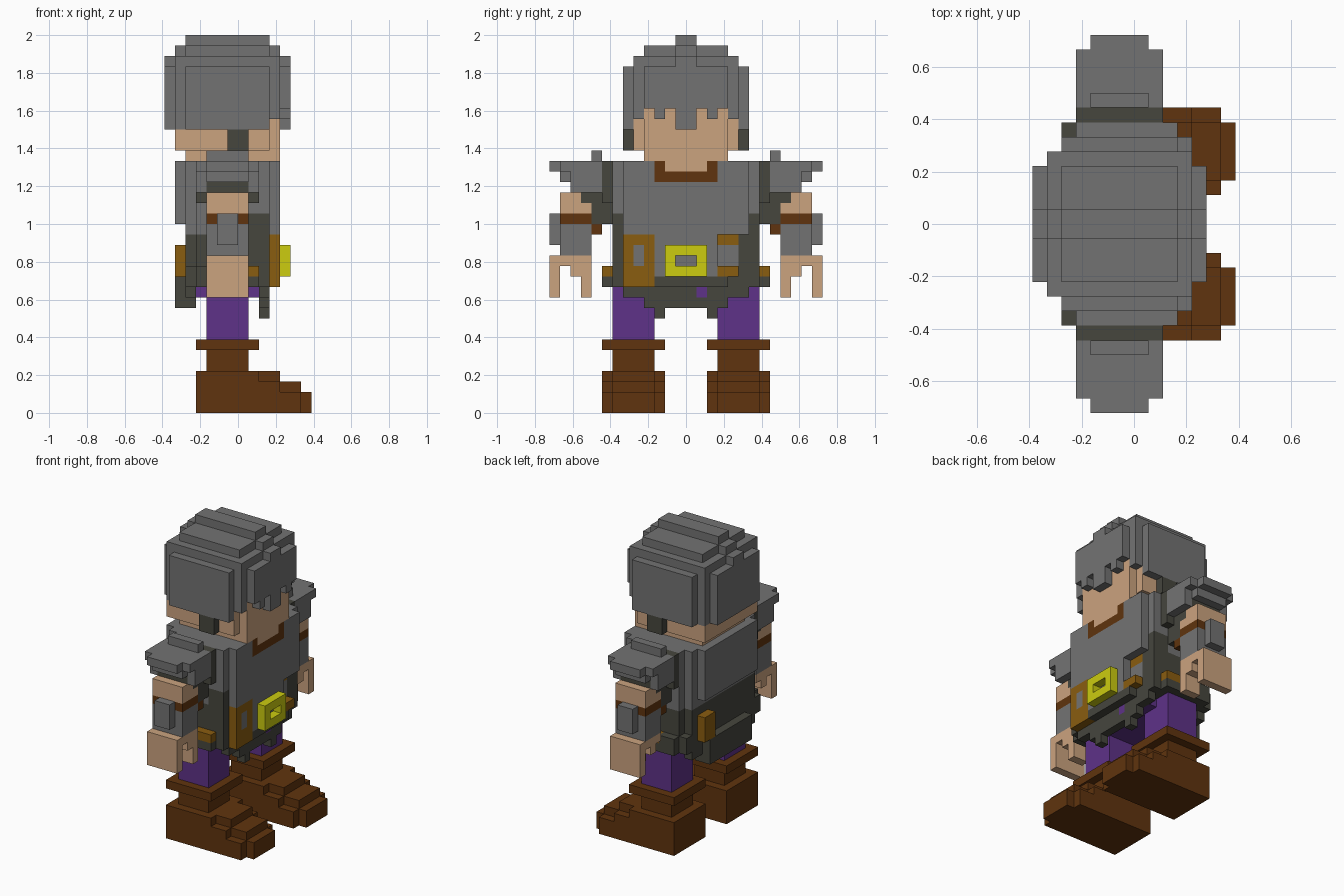
import bpy, bmesh
from mathutils import Vector

if "Cube" in bpy.data.objects:
    bpy.data.objects.remove(bpy.data.objects["Cube"])

V = 1 / 18  # edge length of one cube
COLOURS = {
    "steel_grey": (0.171, 0.171, 0.171), "dark_mail": (0.061, 0.061, 0.048),
    "skin": (0.597, 0.366, 0.212), "brown_leather": (0.117, 0.034, 0.0044),
    "purple_cloth": (0.112, 0.032, 0.246), "ochre_leather": (0.254, 0.109, 0.005),
    "yellow_metal": (0.604, 0.604, 0.005),
}
MATS = {}
for name, c in COLOURS.items():
    MATS[name] = bpy.data.materials.new(name)
    MATS[name].diffuse_color = (*c, 1)
GREY, DARK, SKIN, BROWN, PURPLE, OCHRE, YELLOW = COLOURS

cells = {}  # cube position -> (part, colour)


def box(part, col, x0, x1, y0, y1, z0, z1):
    """Fill a block of cubes; no colour carves them away."""
    for x in range(x0, x1):
        for y in range(y0, y1):
            for z in range(z0, z1):
                if col:
                    cells[x, y, z] = (part, col)
                else:
                    cells.pop((x, y, z), None)


def mid(part, col, x0, x1, w, z0, z1):
    """Block centred on y = 0."""
    box(part, col, x0, x1, -w, w, z0, z1)


def pair(part, col, x0, x1, y0, y1, z0, z1):
    """Block mirrored to both sides."""
    box("left_" + part, col, x0, x1, y0, y1, z0, z1)
    box("right_" + part, col, x0, x1, -y1, -y0, z0, z1)


# Boots
pair("boot", BROWN, -4, 4, 2, 8, 0, 3)
pair("boot", BROWN, 4, 6, 2, 8, 0, 2)
pair("boot", BROWN, 4, 6, 3, 7, 2, 3)
pair("boot", BROWN, 6, 7, 3, 7, 0, 2)
pair("boot", BROWN, -4, 2, 2, 8, 3, 4)
pair("boot", BROWN, 2, 4, 3, 7, 3, 4)
pair("boot", BROWN, -3, 1, 3, 7, 4, 6)
pair("boot", BROWN, -4, 2, 2, 8, 6, 7)

# Trousers
pair("trouser_leg", PURPLE, -3, 1, 3, 7, 7, 12)
mid("trouser_seat", PURPLE, -4, 2, 5, 11, 13)

# Tunic: chest with rounded plan
mid("tunic", GREY, -4, 3, 7, 19, 24)
mid("tunic", GREY, -5, 4, 6, 17, 24)
mid("tunic", GREY, -6, 4, 5, 18, 24)
# waist and mail hem
mid("tunic", GREY, -4, 2, 7, 14, 19)
mid("tunic", GREY, -5, 3, 6, 14, 18)
pair("mail", DARK, -4, 3, 5, 7, 14, 17)
pair("mail", DARK, 1, 3, 6, 7, 16, 19)
mid("mail", DARK, -5, -4, 6, 14, 17)
mid("belt", DARK, -5, 3, 7, 12, 14)
mid("belt", DARK, -4, 2, 8, 12, 14)
mid("belt", GREY, 2, 4, 3, 13, 17)
mid("belt", DARK, 3, 4, 4, 12, 13)
# hem flaps, front, back and sides
mid("skirt", DARK, 2, 3, 6, 11, 12)
mid("skirt", DARK, 2, 3, 4, 10, 11)
pair("skirt", DARK, 2, 3, 2, 3, 9, 10)
mid("skirt", None, 2, 3, 1, 10, 10)
box("skirt", PURPLE, 2, 3, 1, 2, 11, 12)
mid("skirt", DARK, -5, -4, 6, 11, 12)
mid("skirt", DARK, -6, -5, 4, 10, 13)
mid("skirt", DARK, -5, -4, 4, 10, 11)

# Belt fittings
pair("belt_stud", OCHRE, -2, 2, 7, 8, 13, 14)
box("belt_strap", OCHRE, 2, 3, 3, 5, 16, 17)
box("belt_strap", OCHRE, 2, 4, 3, 5, 13, 14)
box("front_pouch", OCHRE, 2, 4, -6, -3, 12, 17)
box("front_pouch", GREY, 3, 4, -5, -4, 14, 16)
box("back_pouch", OCHRE, -6, -5, 3, 5, 13, 16)
mid("buckle", YELLOW, 4, 5, 2, 13, 16)
mid("buckle", None, 4, 5, 1, 14, 15)
mid("buckle_back", GREY, 3, 4, 1, 14, 15)

# Arms: sleeve, skin, strap, bracer, hand
pair("sleeve", DARK, -4, 2, 7, 8, 20, 24)
pair("sleeve", DARK, -3, 1, 7, 9, 18, 20)
pair("sleeve", DARK, -3, 1, 8, 11, 20, 22)
pair("arm", SKIN, -3, 1, 9, 12, 19, 20)
pair("arm", SKIN, -3, 1, 10, 12, 20, 21)
pair("arm_strap", BROWN, -3, 1, 9, 12, 18, 19)
pair("arm_strap", BROWN, -3, 1, 8, 9, 17, 18)
pair("bracer", GREY, -3, 1, 9, 12, 15, 18)
pair("bracer", GREY, -2, 0, 12, 13, 16, 19)
pair("hand", SKIN, -3, 1, 9, 13, 14, 15)
pair("hand", SKIN, -3, 1, 12, 13, 11, 14)
pair("hand", SKIN, -3, 1, 10, 11, 13, 14)
pair("hand", SKIN, -1, 1, 9, 10, 11, 14)

# Shoulder pads
pair("shoulder_pad", GREY, -3, 1, 8, 13, 23, 24)
pair("shoulder_pad", GREY, -4, 2, 8, 12, 23, 24)
pair("shoulder_pad", GREY, -3, 1, 8, 12, 22, 23)
pair("shoulder_pad", GREY, -3, 1, 8, 9, 24, 25)
for x in (-4, 1):
    pair("shoulder_pad", GREY, x, x + 1, 8, 11, 22, 23)
    pair("shoulder_pad", GREY, x, x + 1, 8, 11, 21, 22)

# Collar and head
mid("collar", BROWN, 3, 4, 3, 22, 24)
mid("head", SKIN, 2, 4, 2, 23, 24)
mid("head", SKIN, -5, 3, 4, 24, 25)
mid("head", SKIN, 3, 4, 4, 24, 25)
mid("head", SKIN, -6, 3, 5, 25, 29)
mid("head", SKIN, 3, 4, 4, 25, 29)

# Helmet shell, stepped dome and ridge
for x0, x1, w in ((-7, 5, 4), (-6, 4, 5), (-5, 3, 6)):
    mid("helmet", GREY, x0, x1, w, 29, 33)
mid("helmet", GREY, -7, -6, 4, 27, 29)
for s in (5, -6):
    box("helmet", GREY, -5, 3, s, s + 1, 27, 29)
mid("helmet", GREY, -6, -5, 5, 27, 29)
pair("helmet_brow", GREY, 3, 4, 4, 5, 28, 29)
for i in range(2):
    mid("helmet", GREY, i - 6, 4 - i, 5 - i, 33 + i, 34 + i)
for i in range(3):
    mid("helmet_ridge", GREY, i - 7, 5 - i, 1, 33 + i, 34 + i)
mid("nose_guard", GREY, 4, 5, 1, 27, 29)
pair("helmet_eye", GREY, 4, 5, 2, 3, 28, 29)
pair("cheek_strap", DARK, -1, 1, 5, 6, 25, 27)

# Turn cubes into outer-skin meshes, one object per part
DIRS = [Vector(d) for d in ((1, 0, 0), (-1, 0, 0), (0, 1, 0), (0, -1, 0), (0, 0, 1), (0, 0, -1))]
parts = {}
for pos, (part, col) in cells.items():
    parts.setdefault(part, []).append((pos, col))
for part, items in parts.items():
    me = bpy.data.meshes.new(part)
    cols = sorted({c for _, c in items})
    for c in cols:
        me.materials.append(MATS[c])
    bm = bmesh.new()
    for pos, c in items:
        centre = Vector(pos) + Vector((0.5, 0.5, 0.5))
        for d in DIRS:
            if tuple(int(a + b) for a, b in zip(pos, d)) in cells:
                continue
            u = Vector((d.y, d.z, d.x))
            w = d.cross(u)
            f = bm.faces.new([bm.verts.new((centre + (d + u * a + w * b) / 2) * V)
                              for a, b in ((-1, -1), (1, -1), (1, 1), (-1, 1))])
            f.material_index = cols.index(c)
    bmesh.ops.remove_doubles(bm, verts=bm.verts, dist=1e-4)
    bm.to_mesh(me)
    bm.free()
    bpy.context.collection.objects.link(bpy.data.objects.new(part, me))

for m in bpy.data.materials:
    if m.users and not m.is_grease_pencil:
        m.use_nodes = True
        m.node_tree.nodes["Principled BSDF"].inputs["Base Color"].default_value = m.diffuse_color
